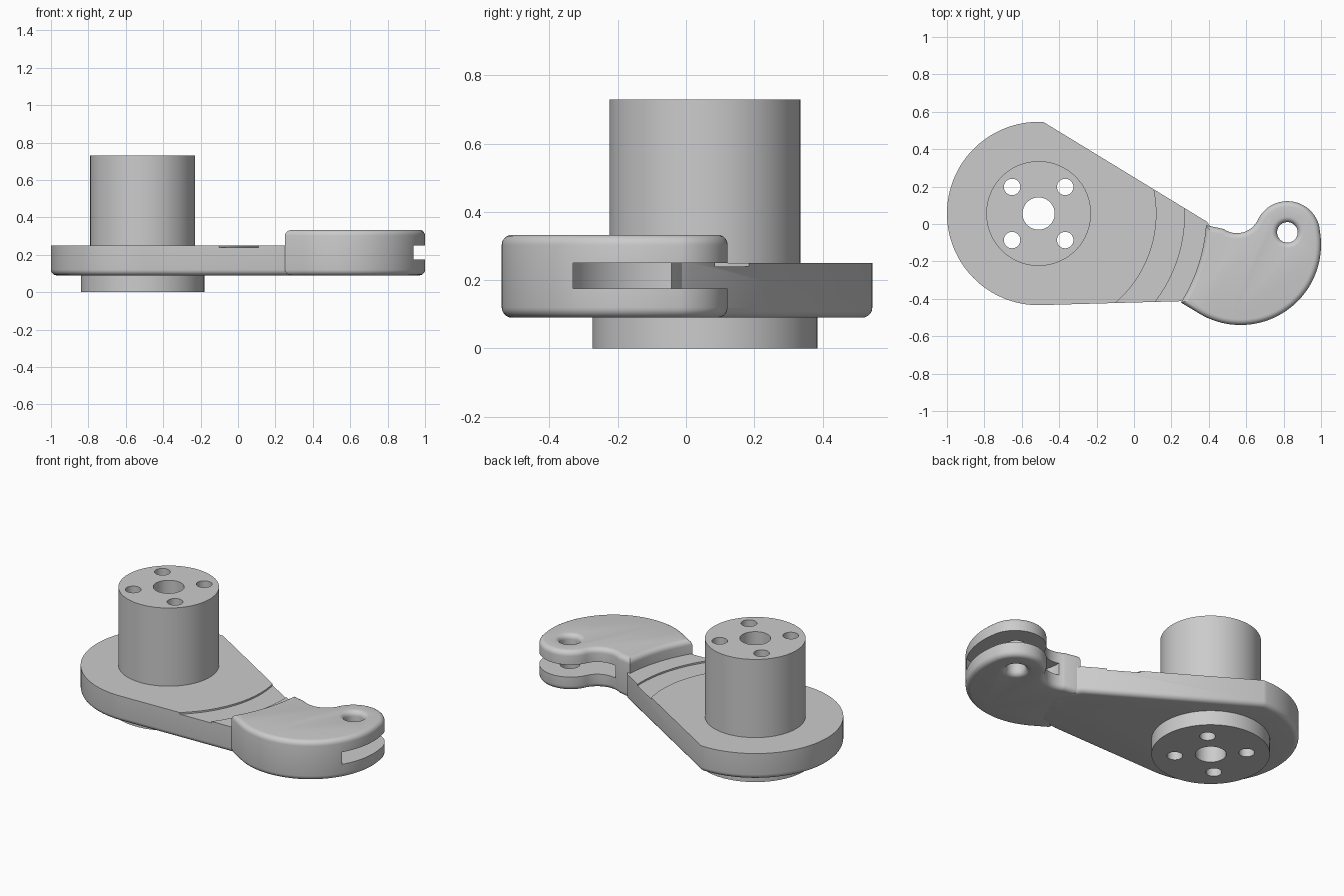
import bpy, bmesh
from math import cos, sin, radians, pi

cube = bpy.data.objects.get("Cube")
if cube:
    bpy.data.objects.remove(cube, do_unlink=True)

grey = bpy.data.materials.new("light grey")
grey.use_nodes = True
grey.diffuse_color = (0.6, 0.6, 0.6, 1)
grey.node_tree.nodes["Principled BSDF"].inputs["Base Color"].default_value = (0.6, 0.6, 0.6, 1)

HUB = (-0.51, 0.056)
PIN = (0.82, -0.045)


def arc(centre, r, a0, a1, n):
    """Points along an arc, angles in degrees."""
    return [(centre[0] + r * cos(radians(a0 + (a1 - a0) * i / n)),
             centre[1] + r * sin(radians(a0 + (a1 - a0) * i / n))) for i in range(n + 1)]


def circle(centre, r, n=64):
    return arc(centre, r, 0, 360, n)[:-1]


def to_object(name, bm):
    bmesh.ops.recalc_face_normals(bm, faces=bm.faces)
    mesh = bpy.data.meshes.new(name)
    bm.to_mesh(mesh)
    bm.free()
    mesh.materials.append(grey)
    obj = bpy.data.objects.new(name, mesh)
    bpy.context.collection.objects.link(obj)
    return obj


def prism(name, outline, z0, z1, round_low=0, round_high=0, steps=5):
    """Stack copies of an outline; rims are rounded by insetting it along its normals."""
    n = len(outline)
    area = sum(outline[i - 1][0] * outline[i][1] - outline[i][0] * outline[i - 1][1] for i in range(n))
    side = 1 if area > 0 else -1
    inward = []
    for i in range(n):
        (ax, ay), (bx, by), (cx, cy) = outline[i - 1], outline[i], outline[(i + 1) % n]
        l1 = ((bx - ax) ** 2 + (by - ay) ** 2) ** 0.5
        l2 = ((cx - bx) ** 2 + (cy - by) ** 2) ** 0.5
        n1 = (-(by - ay) / l1 * side, (bx - ax) / l1 * side)
        n2 = (-(cy - by) / l2 * side, (cx - bx) / l2 * side)
        k = 1 + n1[0] * n2[0] + n1[1] * n2[1]
        inward.append(((n1[0] + n2[0]) / k, (n1[1] + n2[1]) / k))

    def rim(z, r, up):
        if not r:
            return [(z, 0)]
        turns = [pi / 2 * i / steps for i in range(steps + 1)]
        return [(z + up * r * (1 - cos(t)), r * (1 - sin(t))) for t in turns]

    levels = rim(z0, round_low, 1) + rim(z1, round_high, -1)[::-1]
    bm = bmesh.new()
    rings = [[bm.verts.new((x + d * ix, y + d * iy, z))
              for (x, y), (ix, iy) in zip(outline, inward)] for z, d in levels]
    bm.faces.new(rings[0])
    bm.faces.new(rings[-1])
    for a, b in zip(rings, rings[1:]):
        for i in range(n):
            bm.faces.new((a[i - 1], a[i], b[i], b[i - 1]))
    return to_object(name, bm)


def lathe(name, centre, profile, n=96):
    """Revolve a closed (radius, height) profile around a vertical axis."""
    bm = bmesh.new()
    rings = [[bm.verts.new((centre[0] + r * cos(2 * pi * i / n),
                            centre[1] + r * sin(2 * pi * i / n), z)) for r, z in profile]
             for i in range(n)]
    for i in range(n):
        a, b = rings[i], rings[(i + 1) % n]
        for j in range(len(profile)):
            k = (j + 1) % len(profile)
            bm.faces.new((a[j], b[j], b[k], a[k]))
    return to_object(name, bm)


def combine(obj, other, operation='DIFFERENCE'):
    """Apply a boolean and discard the helper."""
    mod = obj.modifiers.new("boolean", 'BOOLEAN')
    mod.operation = operation
    mod.solver = 'EXACT'
    mod.object = other
    bpy.context.view_layer.update()
    bpy.context.view_layer.objects.active = obj
    bpy.ops.object.modifier_apply(modifier=mod.name)
    bpy.data.objects.remove(other, do_unlink=True)


def finish(obj):
    obj.data.shade_smooth()
    obj.data.set_sharp_from_angle(angle=radians(30))


# Arm plate: round end tapering toward the head, with a shallow curved recess
plate_outline = arc(HUB, 0.49, 87, 270, 72) + [
    (0.24, -0.413), (0.38, -0.39), (0.49, -0.15), (0.44, -0.06), (0.39, 0.012)]
plate = prism("arm_plate", plate_outline, 0.09, 0.25, round_low=0.03)
combine(plate, lathe("recess_cutter", HUB, [(0.63, 0.24), (0.78, 0.24), (0.78, 0.3), (0.63, 0.3)], 160))
combine(plate, prism("seat_cutter", circle(HUB, 0.27), 0, 0.5))
finish(plate)

# Hooked head: inner arc, notch, pin lobe, broad outer curve, all tangent
head_outline = (arc(HUB, 0.897, -32, -4, 20)
                + arc((0.55, 0.075), 0.124, -125, -25.4, 24)
                + arc((0.82, -0.053), 0.175, 154.6, 12.8, 32)[1:]
                + arc((0.57, -0.11), 0.43, 12.8, -120, 48)[1:])
head = prism("head", head_outline, 0.09, 0.333, round_low=0.03, round_high=0.03)

# Slot between the two jaws
combine(head, prism("slot_cutter", circle(PIN, 0.31, 96), 0.175, 0.25))

# Pin hole with rounded mouths on both faces
bore, lip = 0.055, 0.03
mouth = [(bore + lip * (1 - cos(radians(a))), lip * (1 - sin(radians(a)))) for a in range(0, 91, 15)]
pin_profile = ([(0.01, 0.05), (bore + lip, 0.05)]
               + [(r, 0.09 + d) for r, d in reversed(mouth)]
               + [(r, 0.333 - d) for r, d in mouth]
               + [(bore + lip, 0.4), (0.01, 0.4)])
combine(head, lathe("pin_cutter", PIN, pin_profile, 48))
combine(head, prism("pin_core_cutter", circle(PIN, 0.03, 32), 0, 0.5))
finish(head)

# Hub: lower flange and tall post around a centre bore, with four bolt holes
hub = lathe("hub", HUB, [(0.086, 0), (0.33, 0), (0.33, 0.09), (0.28, 0.09), (0.28, 0.73), (0.086, 0.73)])
for sx in (-1, 1):
    for sy in (-1, 1):
        spot = (HUB[0] + sx * 0.142, HUB[1] + sy * 0.142)
        combine(hub, prism("bolt_bore", circle(spot, 0.044, 32), -0.1, 0.9))
finish(hub)
